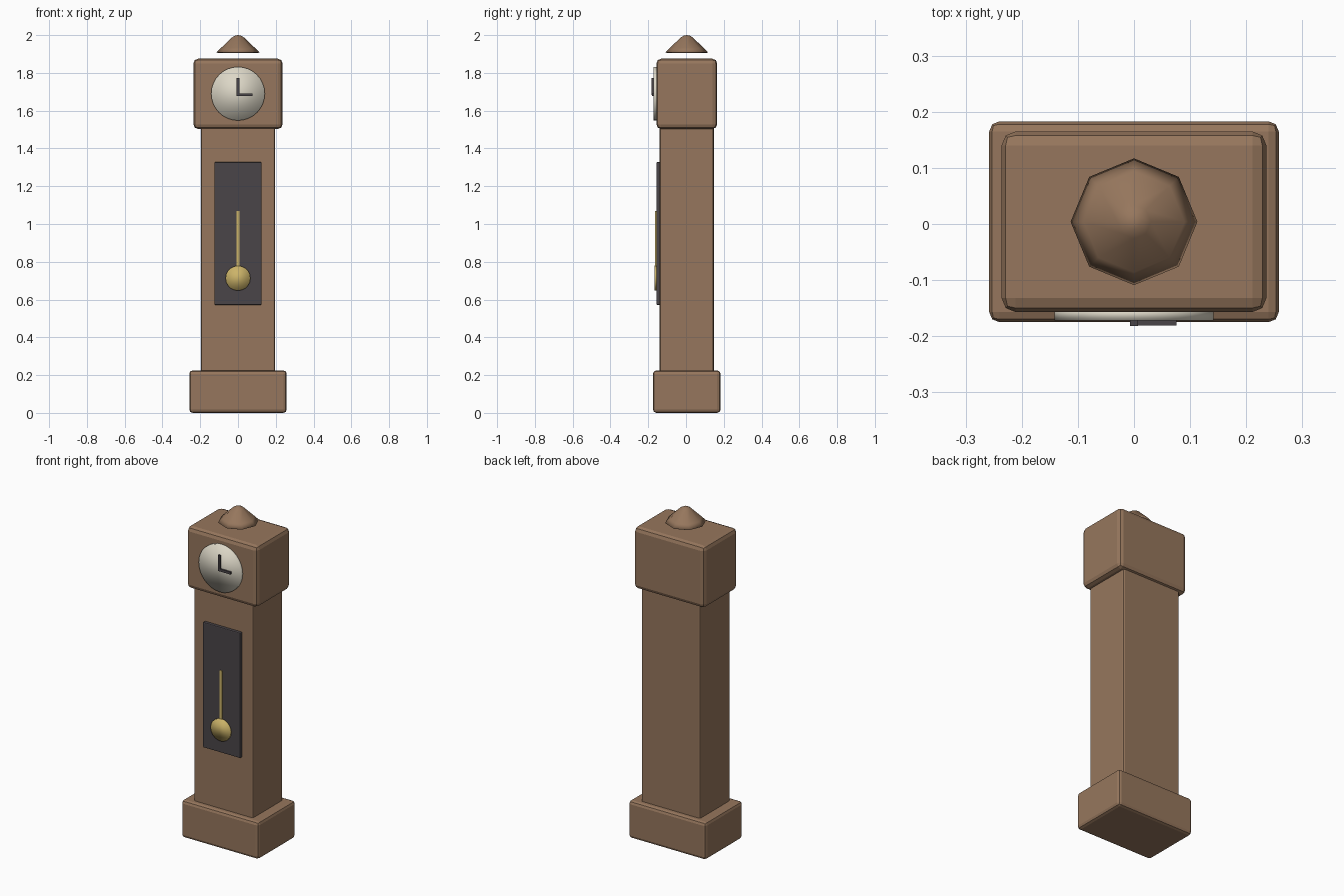
import bpy, bmesh, math
from mathutils import Matrix

if "Cube" in bpy.data.objects:
    bpy.data.objects.remove(bpy.data.objects["Cube"])


def material(name, rgb):
    m = bpy.data.materials.new(name)
    m.diffuse_color = (*rgb, 1.0)
    m.use_nodes = True
    m.node_tree.nodes["Principled BSDF"].inputs["Base Color"].default_value = m.diffuse_color
    return m


wood = material("brown wood", (0.305, 0.183, 0.109))
dark = material("dark panel", (0.068, 0.059, 0.066))
cream = material("cream dial", (0.72, 0.68, 0.57))
gold = material("brass", (0.60, 0.45, 0.14))

CY = 0.004  # depth centre of the wooden case


def finish(name, bm, mat, smooth=False):
    bmesh.ops.recalc_face_normals(bm, faces=bm.faces)
    me = bpy.data.meshes.new(name)
    for f in bm.faces:
        f.smooth = smooth
    bm.to_mesh(me)
    bm.free()
    me.materials.append(mat)
    ob = bpy.data.objects.new(name, me)
    bpy.context.collection.objects.link(ob)
    return ob


def box(name, x, y, z, mat, bevel=0.0):
    """Box from (min, max) ranges, with optional two-step bevel."""
    bm = bmesh.new()
    size = [b - a for a, b in (x, y, z)]
    mid = [(a + b) / 2 for a, b in (x, y, z)]
    bmesh.ops.create_cube(bm, size=1.0,
                          matrix=Matrix.Translation(mid) @ Matrix.Diagonal((*size, 1)))
    ob = finish(name, bm, mat)
    if bevel:
        mod = ob.modifiers.new("edge bevel", "BEVEL")
        mod.width = bevel
        mod.segments = 2
    return ob


def disc(name, radius, y0, y1, z, sides, mat):
    """Short cylinder whose axis runs front to back."""
    bm = bmesh.new()
    mat4 = Matrix.Translation((0, (y0 + y1) / 2, z)) @ Matrix.Rotation(math.pi / 2, 4, "X")
    bmesh.ops.create_cone(bm, cap_ends=True, segments=sides, radius1=radius,
                          radius2=radius, depth=abs(y1 - y0), matrix=mat4)
    return finish(name, bm, mat, smooth=True)


# wooden case
box("base", (-0.258, 0.258), (CY - 0.179, CY + 0.179), (0, 0.225), wood, 0.018)
box("trunk", (-0.197, 0.197), (CY - 0.143, CY + 0.143), (0.20, 1.53), wood, 0.010)
box("hood", (-0.236, 0.236), (CY - 0.161, CY + 0.161), (1.503, 1.875), wood, 0.025)

# dial and hands
disc("dial", 0.142, -0.172, -0.150, 1.69, 32, cream)
box("minute_hand", (-0.007, 0.007), (-0.182, -0.171), (1.683, 1.773), dark)
box("hour_hand", (-0.007, 0.076), (-0.181, -0.171), (1.677, 1.692), dark)

# door panel and pendulum
box("door_panel", (-0.125, 0.125), (-0.157, -0.135), (0.572, 1.328), dark, 0.005)
box("pendulum_rod", (-0.008, 0.008), (-0.163, -0.155), (0.74, 1.07), gold)
disc("pendulum_bob", 0.066, -0.168, -0.155, 0.713, 20, gold)

# eight-sided finial, turned from a profile of (radius, height)
bm = bmesh.new()
rings = []
for r, z in [(0.105, 1.905), (0.113, 1.909), (0.09, 1.932), (0.03, 1.989), (0.014, 1.998)]:
    rings.append([bm.verts.new((r * math.cos(i * math.pi / 4),
                                CY + r * math.sin(i * math.pi / 4), z)) for i in range(8)])
for lo, hi in zip(rings, rings[1:]):
    for i in range(8):
        j = (i + 1) % 8
        bm.faces.new((lo[i], lo[j], hi[j], hi[i]))
bm.faces.new(rings[0])
tip = bm.verts.new((0, CY, 2.0))
for i in range(8):
    bm.faces.new((rings[-1][i], rings[-1][(i + 1) % 8], tip))
finish("finial", bm, wood, smooth=True)
